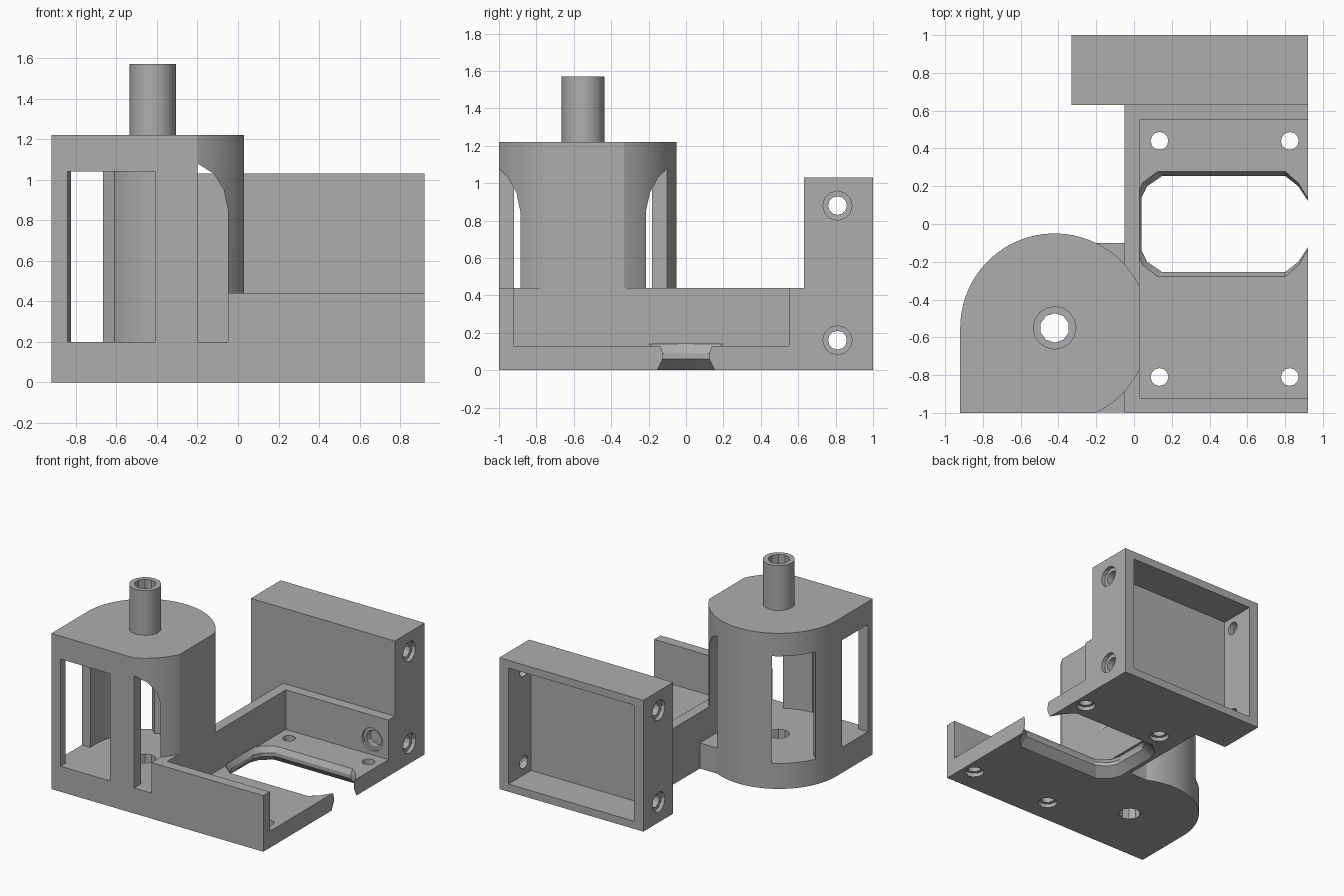
import bpy, bmesh, math
from mathutils import Matrix, Vector

old = bpy.data.objects.get("Cube")
if old:
    bpy.data.objects.remove(old, do_unlink=True)

grey = bpy.data.materials.new("plain grey")
grey.use_nodes = True
COLOR = (0.42, 0.42, 0.42, 1)
grey.diffuse_color = COLOR
grey.node_tree.nodes["Principled BSDF"].inputs["Base Color"].default_value = COLOR


def finish(bm, name):
    bmesh.ops.recalc_face_normals(bm, faces=bm.faces)
    mesh = bpy.data.meshes.new(name)
    bm.to_mesh(mesh)
    bm.free()
    mesh.materials.append(grey)
    obj = bpy.data.objects.new(name, mesh)
    bpy.context.collection.objects.link(obj)
    return obj


def box(name, x, y, z):
    bm = bmesh.new()
    bmesh.ops.create_cube(bm, size=1)
    for v in bm.verts:
        v.co = Vector(r[0] + (c + 0.5) * (r[1] - r[0]) for c, r in zip(v.co, (x, y, z)))
    return finish(bm, name)


def loft(name, rings):
    """Closed solid through matching rings of points."""
    bm = bmesh.new()
    loops = [[bm.verts.new(p) for p in ring] for ring in rings]
    n = len(loops[0])
    for a, b in zip(loops, loops[1:]):
        for i in range(n):
            bm.faces.new((a[i], a[(i + 1) % n], b[(i + 1) % n], b[i]))
    bm.faces.new(loops[0])
    bm.faces.new(loops[-1])
    return finish(bm, name)


def rod(name, center, radius, length, axis="Z", sides=12):
    bm = bmesh.new()
    turn = {"X": Matrix.Rotation(math.pi / 2, 4, "Y"),
            "Y": Matrix.Rotation(math.pi / 2, 4, "X"), "Z": Matrix()}[axis]
    bmesh.ops.create_cone(bm, cap_ends=True, segments=sides, radius1=radius, radius2=radius,
                          depth=length, matrix=Matrix.Translation(center) @ turn)
    return finish(bm, name)


def combine(target, tool, operation="DIFFERENCE"):
    tool.hide_render = True
    mod = target.modifiers.new("cut", "BOOLEAN")
    mod.operation, mod.solver, mod.object = operation, "EXACT", tool
    bpy.context.view_layer.objects.active = target
    bpy.ops.object.modifier_apply(modifier=mod.name)
    bpy.data.objects.remove(tool, do_unlink=True)


# Open tray with three walls
tray = box("tray", (-0.05, 0.92), (-1, 0.63), (0, 0.44))
combine(tray, box("tray_space", (0.03, 1.1), (-0.92, 0.55), (0.13, 0.6)))

# Flared opening in the tray floor
half = [(0.04, 0.14), (0.07, 0.2), (0.15, 0.255), (0.8, 0.255), (0.87, 0.2), (0.92, 0.125), (1.1, 0.125)]
outline = half + [(x, -y) for x, y in reversed(half)]


def flare(grow, z):
    return [(x - grow if x < 0.5 else x, y * (1 + grow / 0.26), z) for x, y in outline]


combine(tray, loft("floor_opening", [flare(0.07, -0.01), flare(0, 0.06), flare(0, 0.09), flare(0.03, 0.14)]))

# Screw holes in the tray floor and its rear wall
for x in (0.135, 0.825):
    for y in (-0.81, 0.44):
        combine(tray, rod("screw_hole", (x, y, 0.05), 0.047, 0.4))
        combine(tray, rod("screw_recess", (x, y, 0), 0.07, 0.06))
combine(tray, rod("wall_recess", (0.78, 0.55, 0.25), 0.09, 0.04, "Y"))
combine(tray, rod("wall_hole", (0.78, 0.55, 0.25), 0.065, 0.14, "Y"))

# Rear housing, open to the back
housing = box("rear_housing", (-0.33, 0.92), (0.63, 1), (0, 1.03))
combine(housing, box("housing_space", (-0.25, 0.84), (0.72, 1.1), (0.06, 0.97)))
for z in (0.16, 0.88):
    combine(housing, rod("side_hole", (0.3, 0.81, z), 0.05, 1.6, "X"))
    for x in (-0.33, 0.92):
        combine(housing, rod("side_recess", (x, 0.81, z), 0.078, 0.06, "X"))

# Round tower with a square front left corner and a flat inner side
CX, CY, R = -0.42, -0.55, 0.5


def arc(start, end, steps):
    angles = [math.radians(start + (end - start) * i / steps) for i in range(steps + 1)]
    return [(CX + R * math.cos(a), CY + R * math.sin(a)) for a in angles]


plan = [(-0.92, -1), (-0.2, -1)] + arc(-62, -25.8, 8) + arc(25.8, 180, 32)
tower = loft("tower", [[(x, y, z) for x, y in plan] for z in (0, 1.22)])
combine(tower, box("tower_base", (-0.2, -0.03), (-0.999, -0.1), (0, 0.2)), "UNION")
combine(tower, rod("tower_space", (CX, CY, 0.65), 0.43, 0.9, sides=48))

# Front and side windows
combine(tower, box("front_window", (-0.84, -0.41), (-1.1, -0.6), (0.2, 1.04)))
combine(tower, box("side_window", (-1.1, -0.5), (-0.94, -0.62), (0.2, 1.04)))

# Slot through the tower with a rounded top corner
slot = [(-0.2, 0.2), (-0.05, 0.2), (-0.05, 0.85), (-0.07, 0.95), (-0.12, 1.03), (-0.2, 1.08)]
combine(tower, loft("slot", [[(x, y, z) for x, z in slot] for y in (-1.1, 0)]))

# Diagonal rear window
window = box("rear_window", (0.3, 0.6), (-0.16, 0.16), (0.2, 1.04))
window.data.transform(Matrix.Translation((CX, CY, 0)) @ Matrix.Rotation(math.radians(138), 4, "Z"))
combine(tower, window)

# Hollow post on the tower, bored through to the base
combine(tower, rod("post", (CX, CY, 1.37), 0.115, 0.4, sides=16), "UNION")
combine(tower, rod("bore", (CX, CY, 0.8), 0.078, 2, sides=10))

for part in (tray, housing, tower):
    bpy.ops.object.select_all(action="DESELECT")
    part.select_set(True)
    bpy.context.view_layer.objects.active = part
    bpy.ops.object.shade_smooth_by_angle(angle=math.radians(25))
